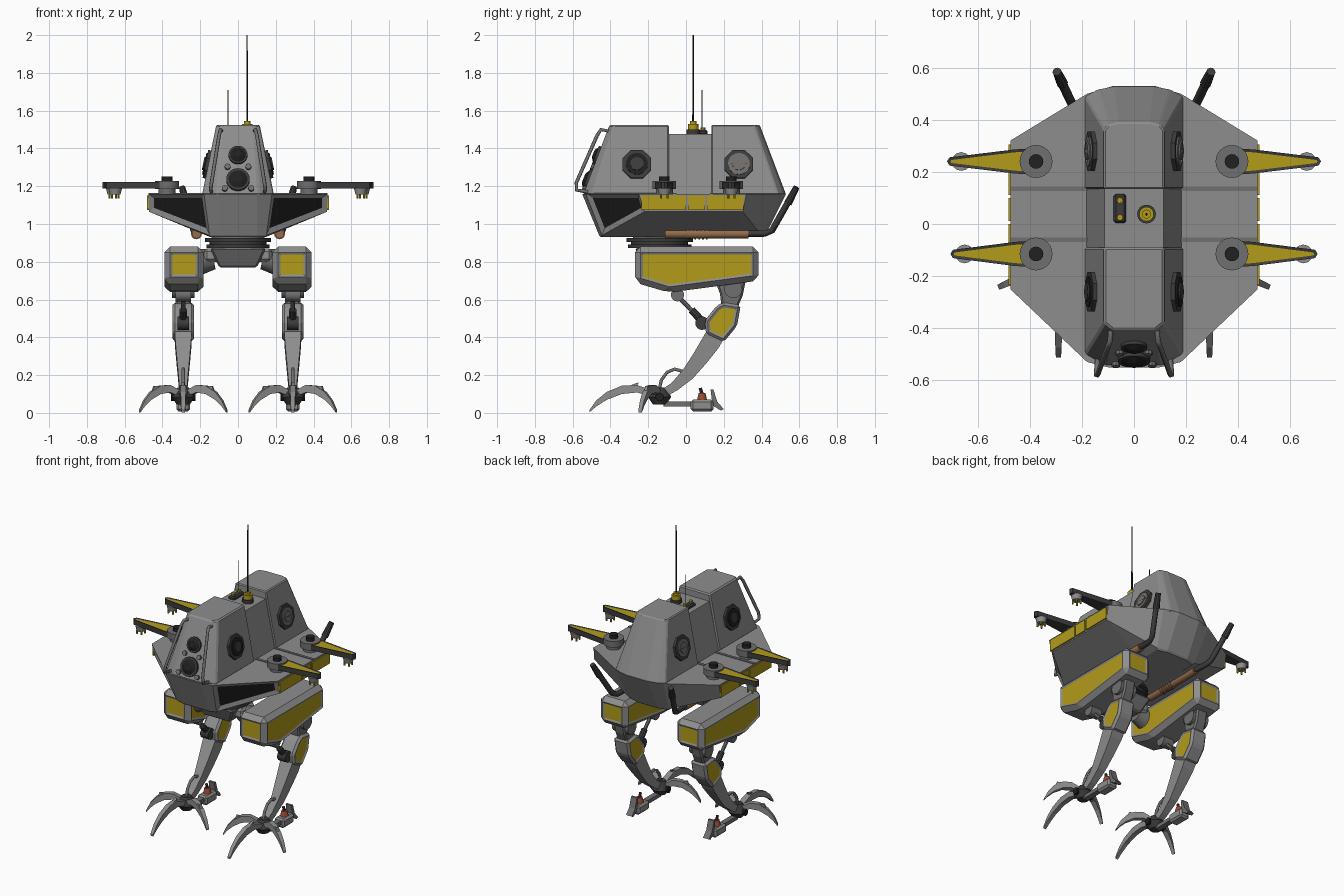
import bpy, bmesh, math
from mathutils import Vector, Matrix

if "Cube" in bpy.data.objects:
    bpy.data.objects.remove(bpy.data.objects["Cube"])

def mat(name, r, g, b):
    m = bpy.data.materials.new(name)
    m.diffuse_color = (r, g, b, 1)
    m.use_nodes = True
    m.node_tree.nodes["Principled BSDF"].inputs["Base Color"].default_value = m.diffuse_color
    return m

GREY = mat("hull grey", .27, .27, .27)
STEEL = mat("joint steel", .16, .16, .165)
DARK = mat("dark metal", .045, .045, .045)
BLACK = mat("black glass", .015, .015, .016)
YELLOW = mat("yellow paint", .45, .33, .01)
COPPER = mat("copper", .30, .15, .07)
RED = mat("red cap", .35, .07, .03)

def finish(name, bm, mats, mirror=False):
    me = bpy.data.meshes.new(name)
    bm.to_mesh(me)
    bm.free()
    ob = bpy.data.objects.new(name, me)
    bpy.context.collection.objects.link(ob)
    for m in mats:
        me.materials.append(m)
    if mirror:
        ob.modifiers.new("mirror", 'MIRROR')
    return ob

def loft(name, rings, mats, bevel=0, panels=None, inset=.025, depth=-.006, mirror=False):
    """Skin a list of rings; optional chamfer; faces passing the rule get an inset panel in colour 2."""
    bm = bmesh.new()
    vs = [[bm.verts.new(p) for p in r] for r in rings]
    n = len(vs[0])
    for a, b in zip(vs, vs[1:]):
        for i in range(n):
            j = (i + 1) % n
            bm.faces.new((a[i], a[j], b[j], b[i]))
    bm.faces.new(vs[0][::-1])
    bm.faces.new(vs[-1])
    bmesh.ops.recalc_face_normals(bm, faces=bm.faces[:])
    if bevel:
        es = [e for e in bm.edges if e.calc_face_angle(0) > .35]
        bmesh.ops.bevel(bm, geom=es, offset=bevel, segments=1, profile=.5, affect='EDGES')
    if panels:
        bm.normal_update()
        fs = [f for f in bm.faces if panels(f.normal, f.calc_center_median(), f.calc_area())]
        bmesh.ops.inset_individual(bm, faces=fs, thickness=inset, depth=depth, use_even_offset=True)
        for f in fs:
            f.material_index = 1
    return finish(name, bm, mats, mirror)

def prism(name, yz, x0, x1, mats, **kw):
    return loft(name, [[(x, y, z) for y, z in yz] for x in (x0, x1)], mats, **kw)

def box(name, x0, x1, y0, y1, z0, z1, m, **kw):
    return prism(name, [(y0, z0), (y1, z0), (y1, z1), (y0, z1)], x0, x1, [m], **kw)

def cyl(name, p0, p1, r0, m, r1=None, n=16, mirror=False, turn=0):
    p0, p1 = Vector(p0), Vector(p1)
    d = p1 - p0
    M = Matrix.Translation((p0 + p1) / 2) @ d.to_track_quat('Z', 'Y').to_matrix().to_4x4() @ Matrix.Rotation(turn, 4, 'Z')
    bm = bmesh.new()
    bmesh.ops.create_cone(bm, cap_ends=True, segments=n, radius1=r0, radius2=r0 if r1 is None else r1,
                          depth=d.length, matrix=M)
    for f in bm.faces:
        f.smooth = n >= 12 and len(f.verts) == 4
    return finish(name, bm, [m], mirror)

def tube(name, pts, r, m, mirror=True):
    cu = bpy.data.curves.new(name, 'CURVE')
    cu.dimensions = '3D'
    cu.bevel_depth, cu.bevel_resolution, cu.use_fill_caps = r, 1, True
    sp = cu.splines.new('POLY')
    sp.points.add(len(pts) - 1)
    for q, p in zip(sp.points, pts):
        q.co = (*p, 1)
    cu.materials.append(m)
    ob = bpy.data.objects.new(name, cu)
    bpy.context.collection.objects.link(ob)
    if mirror:
        ob.modifiers.new("mirror", 'MIRROR')

def full(half, z=None):
    h = [(*p, z) if z is not None else p for p in half]
    return h + [(-p[0], *p[1:]) for p in reversed(h)]

# Hull with wide deck and dark front corner windows
deck = [(.10, -.55), (.18, -.53), (.475, -.25), (.475, .32), (.18, .50), (.08, .53)]
low = [(.10, -.46, .94), (.15, -.445, .94), (.472, -.22, 1.065), (.472, .30, 1.065), (.15, .40, .94), (.08, .42, .94)]
keel = [(.095, -.45, .93), (.145, -.435, .93), (.145, -.2, .93), (.145, .25, .93), (.145, .39, .93), (.075, .41, .93)]
loft("hull", [full(deck, 1.16), full(low), full(keel)], [GREY, BLACK],
     panels=lambda n, c, a: n.y < -.3 and abs(c.x) > .2 and c.z > 1, inset=.027, depth=-.012)
for y0, y1 in ((-.235, .0), (.012, .10), (.112, .305)):
    box("side_stripe", .472, .481, y0, y1, 1.073, 1.15, YELLOW, mirror=True)
for y in (-.06, .135):
    box("deck_seam", .18, .474, y - .009, y + .009, 1.155, 1.164, STEEL, mirror=True)

# Cabin: front block, lower middle block, rounded rear block
loft("front_cabin", [full([(.11, -.545), (.19, -.50), (.19, -.09)], 1.155),
                     full([(.085, -.405), (.115, -.38), (.115, -.09)], 1.525)], [GREY], bevel=.008)
loft("middle_cabin", [full([(.183, -.1), (.183, .15)], 1.155), full([(.113, -.1), (.113, .15)], 1.477)], [GREY])
loft("rear_cabin", [full([(.19, .135), (.19, .49), (.14, .518), (.075, .53)], 1.155),
                    full([(.115, .135), (.115, .36), (.10, .38), (.06, .39)], 1.525)], [GREY], bevel=.006)

# Cabin side hatches
nx = Vector((.977, 0, .2))
for y, rear in ((-.26, False), (.28, True)):
    p = Vector((.157, y, 1.315))
    cyl("hatch_frame", p - nx * .02, p + nx * .016, .082, DARK, n=8, mirror=True, turn=math.pi / 8)
    cyl("hatch_disc", p, p + nx * .022, .058, STEEL if rear else BLACK, n=20, mirror=True)
    cyl("hatch_cap", p, p + nx * .028, .035, STEEL if rear else DARK, n=20, mirror=True)
    if rear:
        for dy in (-.024, .024):
            q = p + nx * .026
            box("hatch_slat", q.x - .004, q.x + .004, y + dy - .019, y + dy + .019, q.z - .004, q.z + .004, COPPER, mirror=True)

# Nose lamps, bolts and hand rails
nn = Vector((0, -.93, .37))
for z, r in ((1.362, .05), (1.232, .062)):
    p = Vector((0, -.40 - (1.525 - z) * .39, z))
    cyl("lamp_ring", p - nn * .02, p + nn * .016, r, DARK, n=24)
    cyl("lamp_glass", p + nn * .016, p + nn * .03, r * .8, BLACK, r1=r * .4, n=24)
for x, z in ((.07, 1.185), (.055, 1.30)):
    p = Vector((x, -.40 - (1.525 - z) * .39, z))
    cyl("nose_bolt", p - nn * .01, p + nn * .016, .016, STEEL, n=8, mirror=True)
tube("nose_rail", [(.088, -.40, 1.49), (.092, -.45, 1.50), (.10, -.47, 1.47), (.14, -.58, 1.22),
                   (.145, -.58, 1.18), (.14, -.52, 1.17)], .010, STEEL)

# Roof antennas and sensor plate
cyl("antenna_foot", (.048, .038, 1.47), (.048, .038, 1.50), .036, DARK)
cyl("antenna_base", (.048, .038, 1.50), (.048, .038, 1.53), .028, YELLOW)
cyl("antenna_neck", (.048, .038, 1.53), (.048, .038, 1.545), .017, YELLOW)
cyl("antenna", (.048, .038, 1.54), (.048, .038, 2.0), .005, BLACK, r1=.004, n=6)
cyl("thin_antenna", (-.053, .085, 1.48), (-.053, .085, 1.71), .002, DARK, n=5)
box("roof_plate", -.078, -.03, .003, .115, 1.47, 1.497, DARK, bevel=.008)
for y in (.025, .09):
    cyl("roof_stud", (-.054, y, 1.49), (-.054, y, 1.512), .012, YELLOW, n=8)

# Four swivel arms on the deck with nozzles at the tips
for y, tip in ((-.115, .705), (.24, .718)):
    cyl("swivel_post", (.376, y, 1.155), (.376, y, 1.19), .045, STEEL, mirror=True)
    cyl("swivel_disc", (.376, y, 1.185), (.376, y, 1.228), .063, STEEL, n=24, mirror=True)
    cyl("swivel_cap", (.376, y, 1.228), (.376, y, 1.252), .028, BLACK, mirror=True)
    plan = [(.40, y - .05), (.46, y - .046), (tip - .01, y - .016), (tip, y), (tip - .01, y + .016), (.46, y + .046), (.40, y + .05)]
    loft("swivel_arm", [[(a, b, z) for a, b in plan] for z in (1.187, 1.222)], [DARK, YELLOW], mirror=True,
         panels=lambda n, c, a: n.z > .9, inset=.011, depth=-.003)
    cyl("arm_nozzle", (tip - .055, y, 1.155), (tip - .055, y, 1.19), .028, GREY, r1=.036, n=12, mirror=True)
    for k in range(4):
        a = math.pi / 4 + k * math.pi / 2
        px, py = tip - .055 + .024 * math.cos(a), y + .024 * math.sin(a)
        cyl("nozzle_pin", (px, py, 1.134), (px, py, 1.16), .006, YELLOW, n=6, mirror=True)

# Copper side tubes and rear exhausts
cyl("copper_tube", (.22, -.11, .948), (.22, .33, .948), .024, COPPER, mirror=True)
for k in range(6):
    cyl("copper_rib", (.22, .005 + k * .02, .948), (.22, .014 + k * .02, .948), .029, COPPER, mirror=True)
tube("exhaust_pipe", [(.22, .32, .95), (.225, .42, .95), (.235, .455, .965), (.245, .475, 1.0), (.285, .56, 1.15)], .018, DARK)
cyl("exhaust_tip", (.275, .54, 1.11), (.296, .585, 1.195), .022, DARK, r1=.017, n=10, mirror=True)

# Waist ring and pelvis
for z0, z1, r in ((.905, .925, .176), (.892, .905, .15), (.872, .892, .168)):
    cyl("waist_ring", (0, -.14, z0), (0, -.14, z1), r, DARK, n=32)
cyl("waist_post", (0, -.14, .91), (0, -.14, .94), .14, STEEL, n=24)
loft("pelvis", [full([(.15, -.27), (.15, -.01)], .873), full([(.10, -.23), (.10, -.05)], .77)], [STEEL], bevel=.01)
prism("hip_block", [(-.21, .80), (-.07, .80), (-.07, .87), (-.21, .87)], .10, .18, [GREY], bevel=.015, mirror=True)
cyl("hip_axle", (.13, -.14, .815), (.20, -.14, .80), .055, STEEL, r1=.068, n=12, mirror=True)

# Thigh with yellow panels on all four sides
CX = .29
prism("thigh", [(-.27, .88), (.385, .88), (.385, .70), (-.09, .637), (-.27, .69)], .183, .39, [GREY, YELLOW], bevel=.03,
      panels=lambda n, c, a: abs(n.z) < .3 and (abs(n.x) > .9 or abs(n.y) > .9) and a > .008,
      inset=.012, mirror=True)

# Knee, yellow shin guard and piston
prism("knee_bracket", [(.15, .71), (.32, .72), (.30, .62), (.27, .55), (.19, .55), (.18, .63)], CX - .04, CX + .04, [STEEL], bevel=.01, mirror=True)
cyl("knee_joint", (CX - .06, .25, .655), (CX + .06, .25, .655), .048, STEEL, mirror=True)
prism("shin_guard", [(.16, .565), (.195, .585), (.29, .57), (.27, .46), (.20, .375), (.105, .42), (.10, .49)],
      CX - .058, CX + .058, [GREY, YELLOW], bevel=.014, inset=.012, mirror=True,
      panels=lambda n, c, a: abs(n.x) > .9)
cyl("piston_top", (CX - .04, -.045, .625), (CX + .04, -.045, .625), .035, STEEL, mirror=True)
cyl("piston_rod", (CX, -.045, .62), (CX, .09, .48), .012, STEEL, n=8, mirror=True)
cyl("piston_sleeve", (CX, .03, .545), (CX, .09, .48), .02, DARK, n=10, mirror=True)
cyl("piston_end", (CX - .03, .085, .475), (CX + .03, .085, .475), .036, DARK, mirror=True)

# Curved lower shin: rectangle swept along (y, z, half depth, half width)
def spar(name, spine, m):
    rings = []
    for i, (y, z, h, w) in enumerate(spine):
        a, b = spine[max(i - 1, 0)], spine[min(i + 1, len(spine) - 1)]
        t = Vector((b[0] - a[0], b[1] - a[1])).normalized()
        rings.append([(CX + s * w, y - k * h * t.y, z + k * h * t.x) for s, k in ((-1, -1), (1, -1), (1, 1), (-1, 1))])
    return loft(name, rings, [m], mirror=True)

spar("lower_shin", [(.17, .44, .05, .047), (.13, .37, .05, .043), (.075, .29, .043, .036), (.01, .205, .035, .028),
                    (-.06, .14, .025, .022), (-.14, .09, .02, .02)], GREY)
tube("ankle_hose", [(CX, -.145, .11), (CX, -.13, .175), (CX, -.10, .215), (CX, -.06, .232), (CX, .0, .215)], .010, STEEL)

# Ankle ball and three claws
cyl("ankle_upper", (CX, -.14, .085), (CX, -.14, .135), .062, DARK, r1=.03, mirror=True)
cyl("ankle_lower", (CX, -.14, .045), (CX, -.14, .085), .035, DARK, r1=.062, mirror=True)
cyl("ankle_axle", (CX - .065, -.14, .085), (CX + .065, -.14, .085), .022, BLACK, n=10, mirror=True)
claw = [(.03, .10, .016, .022), (.12, .128, .02, .018), (.20, .122, .022, .016), (.28, .09, .021, .014),
        (.335, .05, .016, .012), (.372, .008, .006, .010)]
for ang, s in ((0, 1), (66, .68), (-66, .68)):
    R = Matrix.Rotation(math.radians(ang), 3, 'Z')
    place = lambda x, d, z: R @ Vector((x, -d * s, z)) + Vector((CX, -.14, 0))
    loft("claw", [[place(a * w, d, z + b * h) for a, b in ((-1, -1), (1, -1), (1, 1), (-1, 1))] for d, z, h, w in claw],
         [GREY], mirror=True)
    spike = [(.12, .14), (.27, .105), (.11 if ang == 0 else .25, .162 if ang == 0 else .142)]
    loft("claw_barb", [[place(x, d, z) for d, z in spike] for x in (-.008, .008)], [GREY], mirror=True)

# Heel block with red cap and small levers
box("heel_bar", CX - .018, CX + .018, -.12, .05, .035, .06, STEEL, mirror=True)
box("heel_block", CX - .036, CX + .036, .025, .145, .008, .07, GREY, bevel=.012, mirror=True)
cyl("heel_cap", (CX, .085, .068), (CX, .085, .105), .026, RED, r1=.018, n=12, mirror=True)
cyl("heel_pin", (CX, .085, .10), (CX, .075, .132), .009, DARK, n=8, mirror=True)
prism("heel_lever", [(.13, .125), (.145, .125), (.165, .06), (.20, .02), (.185, .012), (.14, .04)], CX - .022, CX + .022, [STEEL], mirror=True)
